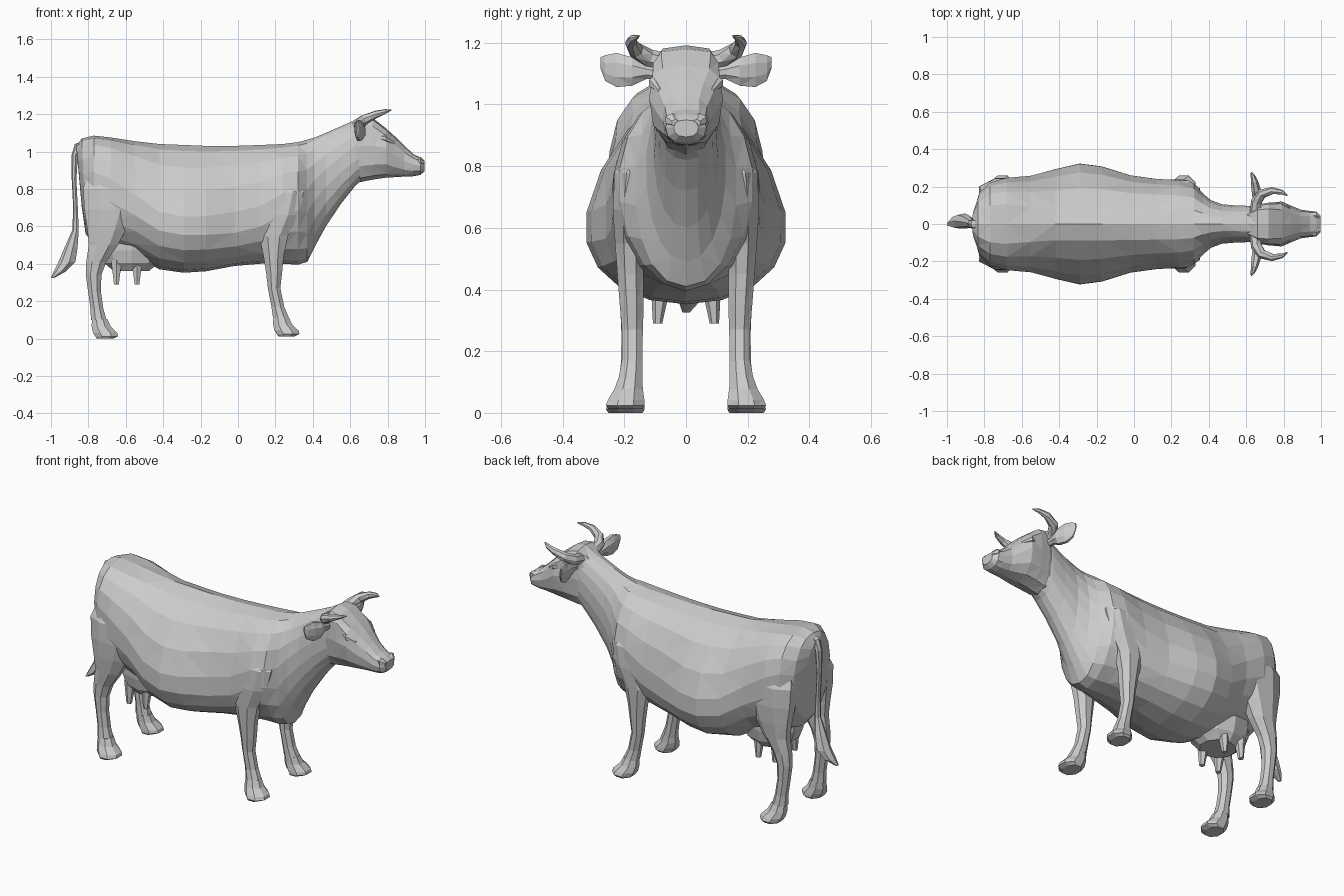
import bpy, bmesh
from math import sin, cos, pi
from mathutils import Vector


def loft(name, rings, mirror=False):
    """Skin a list of equal-length point rings, cap the ends, flat facets."""
    bm = bmesh.new()
    vs = [[bm.verts.new(p) for p in r] for r in rings]
    n = len(rings[0])
    for a, b in zip(vs, vs[1:]):
        for i in range(n):
            j = (i + 1) % n
            bm.faces.new((a[i], a[j], b[j], b[i]))
    bm.faces.new(vs[0])
    bm.faces.new(vs[-1][::-1])
    bmesh.ops.triangulate(bm, faces=bm.faces[:])
    bmesh.ops.recalc_face_normals(bm, faces=bm.faces[:])
    me = bpy.data.meshes.new(name)
    bm.to_mesh(me)
    bm.free()
    ob = bpy.data.objects.new(name, me)
    bpy.context.collection.objects.link(ob)
    if mirror:
        m = ob.modifiers.new("mirror", 'MIRROR')
        m.use_axis = (False, True, False)
        m.use_mirror_merge = False
    return ob


def spow(v, e):
    return (abs(v) ** e) * (1 if v >= 0 else -1)


def section(x, top, bot, w, zm, nu, nl, lean=0.0, sides=18):
    """Upright section: widest at zm, squareness above/below, lean shifts top in x."""
    ring = []
    for i in range(sides):
        t = 2 * pi * i / sides + pi / 2
        n = nu if sin(t) > 0 else nl
        y = w * spow(cos(t), 2 / n)
        s = spow(sin(t), 2 / n)
        z = zm + s * ((top - zm) if s > 0 else (zm - bot))
        ring.append((x + lean * s, y, z))
    return ring


def tube(name, pts, sides=8, u=None, v=None, mirror=True):
    """Tube through (x, y, z, ru, rv); ring axes fixed or following the path."""
    rings = []
    for k, (x, y, z, ru, rv) in enumerate(pts):
        a, b = u, v
        if a is None:
            tan = (Vector(pts[min(k + 1, len(pts) - 1)][:3])
                   - Vector(pts[max(k - 1, 0)][:3])).normalized()
            a = tan.cross(Vector((0, 0, 1))).normalized()
            b = a.cross(tan)
        a, b = Vector(a), Vector(b)
        c = Vector((x, y, z))
        rings.append([c + a * ru * cos(2 * pi * (i + .5) / sides)
                      + b * rv * sin(2 * pi * (i + .5) / sides) for i in range(sides)])
    return loft(name, rings, mirror)


X, Y, Z = (1, 0, 0), (0, 1, 0), (0, 0, 1)

# Torso and neck: x, top, bottom, half width, widest height, squareness up/down, lean
loft("body", [section(*s) for s in (
    (-0.85, 1.03, 0.70, 0.08, 0.88, 2.2, 2.0, -0.015),
    (-0.825, 1.07, 0.56, 0.17, 0.82, 2.3, 1.9, -0.01),
    (-0.77, 1.085, 0.50, 0.225, 0.82, 2.6, 1.9),
    (-0.68, 1.075, 0.47, 0.25, 0.78, 2.5, 1.9),
    (-0.55, 1.055, 0.44, 0.262, 0.70, 2.1, 1.9),
    (-0.42, 1.04, 0.37, 0.298, 0.62, 1.75, 2.0),
    (-0.29, 1.035, 0.352, 0.328, 0.60, 1.65, 2.1),
    (-0.17, 1.03, 0.36, 0.312, 0.60, 1.7, 2.1),
    (-0.02, 1.03, 0.388, 0.264, 0.61, 1.9, 2.2),
    (0.12, 1.035, 0.40, 0.245, 0.64, 2.0, 2.0),
    (0.24, 1.04, 0.40, 0.238, 0.72, 2.0, 1.9),
    (0.32, 1.05, 0.395, 0.218, 0.74, 2.0, 1.9),
    (0.37, 1.063, 0.41, 0.165, 0.74, 2.0, 2.2),
    (0.41, 1.075, 0.49, 0.13, 0.80, 2.0, 2.1),
    (0.47, 1.10, 0.60, 0.107, 0.86, 2.1, 2.1),
    (0.55, 1.135, 0.72, 0.10, 0.93, 2.2, 2.2),
    (0.63, 1.17, 0.82, 0.098, 0.99, 2.5, 2.3),
    (0.68, 1.17, 0.86, 0.09, 1.01, 2.5, 2.3))])

# Head
loft("head", [section(*s, sides=12) for s in (
    (0.60, 1.155, 0.84, 0.082, 1.0, 2.6, 2.4),
    (0.66, 1.192, 0.838, 0.105, 1.03, 4.2, 2.4),
    (0.72, 1.18, 0.85, 0.114, 1.03, 4.0, 2.4),
    (0.79, 1.125, 0.86, 0.12, 1.02, 3.0, 2.3),
    (0.84, 1.08, 0.863, 0.098, 0.98, 2.5, 2.3),
    (0.89, 1.03, 0.866, 0.077, 0.95, 2.4, 2.4),
    (0.94, 0.985, 0.868, 0.070, 0.93, 2.6, 2.4),
    (0.975, 0.968, 0.875, 0.066, 0.925, 2.6, 2.4),
    (0.998, 0.95, 0.895, 0.04, 0.925, 2.4, 2.4))])

# Nostril pads and brows
tube("nostril", [(0.955, 0.045, 0.955, 0.012, 0.012), (0.975, 0.045, 0.95, 0.025, 0.022),
                 (0.997, 0.035, 0.94, 0.012, 0.012)], 6, Y, Z)
tube("brow", [(0.75, 0.10, 1.075, 0.006, 0.008), (0.79, 0.106, 1.07, 0.016, 0.02),
              (0.835, 0.085, 1.045, 0.006, 0.008)], 6, Y, Z)

# Horns sweep out, then forward
tube("horn", [(0.65, 0.06, 1.135, 0.032, 0.032), (0.655, 0.12, 1.15, 0.03, 0.03),
              (0.685, 0.162, 1.175, 0.026, 0.027), (0.74, 0.178, 1.20, 0.02, 0.02),
              (0.79, 0.17, 1.215, 0.013, 0.012), (0.82, 0.152, 1.222, 0.003, 0.003)], 7)

# Ears: flat leaves
tube("ear", [(0.66, 0.085, 1.10, 0.016, 0.018), (0.655, 0.13, 1.105, 0.022, 0.025),
             (0.655, 0.175, 1.107, 0.028, 0.05), (0.645, 0.225, 1.112, 0.022, 0.06),
             (0.635, 0.262, 1.118, 0.012, 0.045), (0.628, 0.277, 1.135, 0.004, 0.02)], 8, X, Z)

# Front legs with shoulder
tube("front_leg", [(0.25, 0.11, 0.90, 0.06, 0.05), (0.25, 0.165, 0.78, 0.11, 0.072),
                   (0.225, 0.178, 0.66, 0.11, 0.064), (0.19, 0.182, 0.55, 0.084, 0.052),
                   (0.19, 0.18, 0.45, 0.06, 0.046), (0.193, 0.176, 0.35, 0.046, 0.042),
                   (0.193, 0.174, 0.27, 0.036, 0.037), (0.213, 0.175, 0.17, 0.037, 0.036),
                   (0.23, 0.18, 0.11, 0.046, 0.042)], 8, X, Y)
# Hind legs with thigh
tube("hind_leg", [(-0.68, 0.11, 0.95, 0.12, 0.06), (-0.68, 0.17, 0.80, 0.16, 0.078),
                  (-0.685, 0.175, 0.69, 0.148, 0.076), (-0.70, 0.18, 0.59, 0.115, 0.064),
                  (-0.72, 0.18, 0.50, 0.084, 0.052), (-0.758, 0.178, 0.41, 0.058, 0.042),
                  (-0.772, 0.176, 0.34, 0.045, 0.04), (-0.767, 0.176, 0.25, 0.037, 0.036),
                  (-0.754, 0.178, 0.16, 0.037, 0.036), (-0.745, 0.18, 0.10, 0.045, 0.042)],
     8, X, Y)

# Hooves splay forward and outward
for name, x, z in (("front_hoof", 0.23, 0.012), ("hind_hoof", -0.74, 0.0)):
    tube(name, [(x, 0.18, z + 0.105, 0.044, 0.041), (x + 0.008, 0.186, z + 0.065, 0.055, 0.05),
                (x + 0.03, 0.194, z + 0.03, 0.07, 0.064),
                (x + 0.038, 0.197, z + 0.012, 0.066, 0.068),
                (x + 0.03, 0.196, z, 0.048, 0.06)], 8, X, Y)

# Udder and teats
tube("udder", [(-0.57, 0, 0.58, 0.18, 0.15), (-0.57, 0, 0.47, 0.18, 0.145),
               (-0.57, 0, 0.405, 0.155, 0.13), (-0.57, 0, 0.362, 0.10, 0.095)],
     10, X, Y, mirror=False)
for name, x in (("rear_teat", -0.65), ("front_teat", -0.54)):
    tube(name, [(x, 0.08, 0.42, 0.034, 0.034), (x, 0.088, 0.34, 0.022, 0.022),
                (x, 0.092, 0.29, 0.015, 0.015)], 6, X, Y)

# Tail with tuft
tube("tail", [(-0.80, 0, 1.055, 0.03, 0.025), (-0.845, 0, 1.04, 0.028, 0.025),
              (-0.872, 0, 0.98, 0.018, 0.024), (-0.876, 0, 0.85, 0.013, 0.018),
              (-0.868, 0.0, 0.70, 0.013, 0.016), (-0.868, 0.004, 0.58, 0.018, 0.018),
              (-0.89, 0.012, 0.49, 0.036, 0.034), (-0.912, 0.016, 0.41, 0.048, 0.042),
              (-0.95, 0.01, 0.36, 0.035, 0.034), (-0.99, 0.0, 0.325, 0.01, 0.012)],
     7, X, Y, mirror=False)
